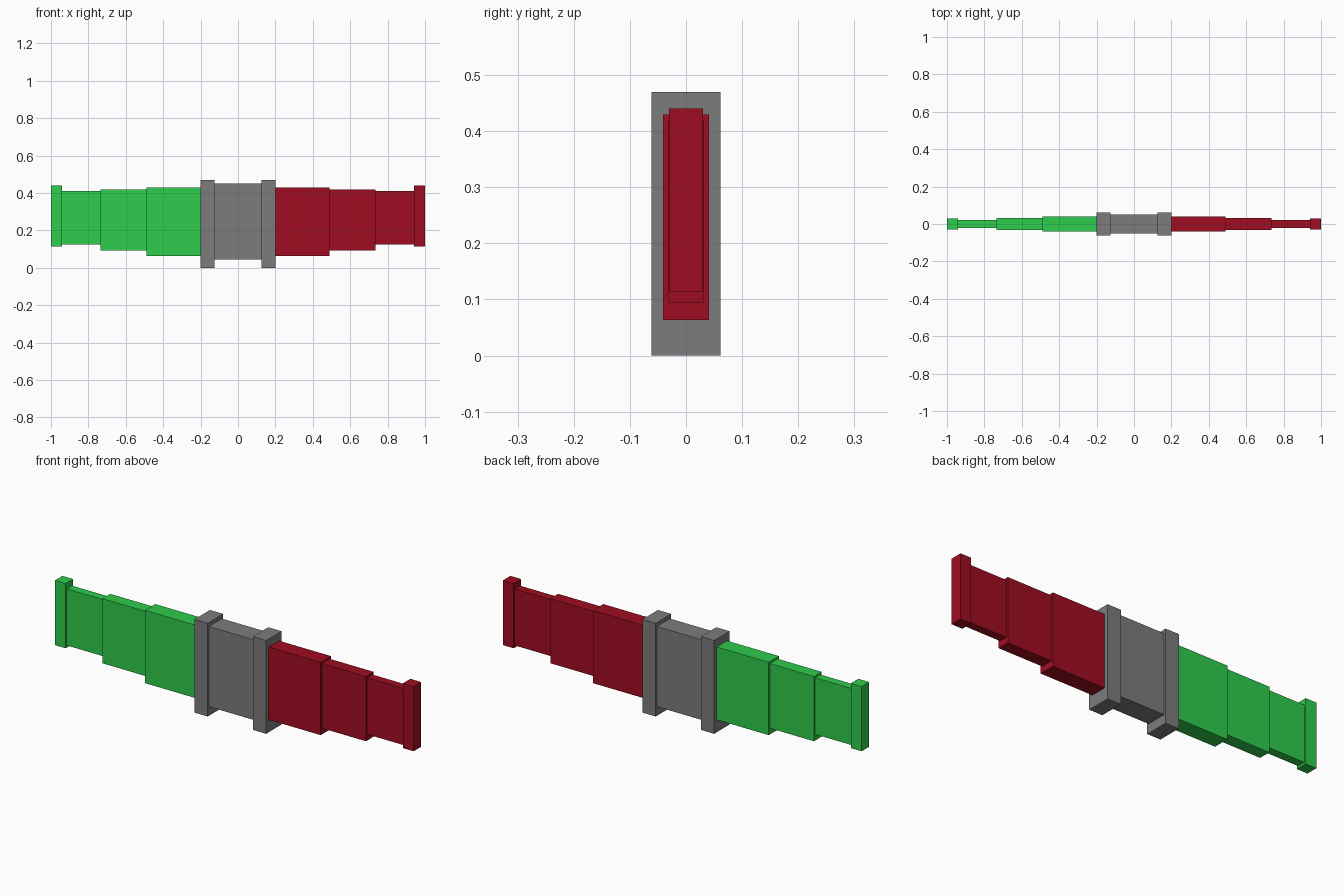
import bpy

if "Cube" in bpy.data.objects:
    bpy.data.objects.remove(bpy.data.objects["Cube"], do_unlink=True)


def make_material(name, rgb):
    mat = bpy.data.materials.new(name)
    mat.use_nodes = True
    mat.diffuse_color = (*rgb, 1)
    shader = next(n for n in mat.node_tree.nodes if n.type == "BSDF_PRINCIPLED")
    shader.inputs["Base Color"].default_value = (*rgb, 1)
    return mat


grey = make_material("grey", (0.202, 0.202, 0.205))
red = make_material("red", (0.352, 0.004, 0.015))
green = make_material("green", (0.027, 0.604, 0.072))


def box(name, x0, x1, half_depth, z0, z1, mat):
    bpy.ops.mesh.primitive_cube_add(size=1, location=((x0 + x1) / 2, 0, (z0 + z1) / 2))
    obj = bpy.context.object
    obj.name = name
    obj.scale = (abs(x1 - x0), 2 * half_depth, z1 - z0)
    bpy.ops.object.transform_apply(location=False, rotation=False, scale=True)
    obj.data.materials.append(mat)


# Central grip
box("grip", -0.126, 0.126, 0.052, 0.046, 0.45, grey)

# Telescoping sections, inner to outer: x start, x end, half depth, bottom, top
sections = {
    "large_section": (0.2, 0.49, 0.041, 0.063, 0.43),
    "middle_section": (0.49, 0.735, 0.031, 0.094, 0.42),
    "small_section": (0.735, 0.94, 0.021, 0.125, 0.41),
    "end_cap": (0.94, 1.0, 0.03, 0.114, 0.44),
}

# Collar and sections on each side
for side, sign, colour in (("left", 1, red), ("right", -1, green)):
    box(side + "_collar", sign * 0.126, sign * 0.2, 0.0615, 0, 0.47, grey)
    for part, (x0, x1, depth, z0, z1) in sections.items():
        box(f"{side}_{part}", sign * x0, sign * x1, depth, z0, z1, colour)
